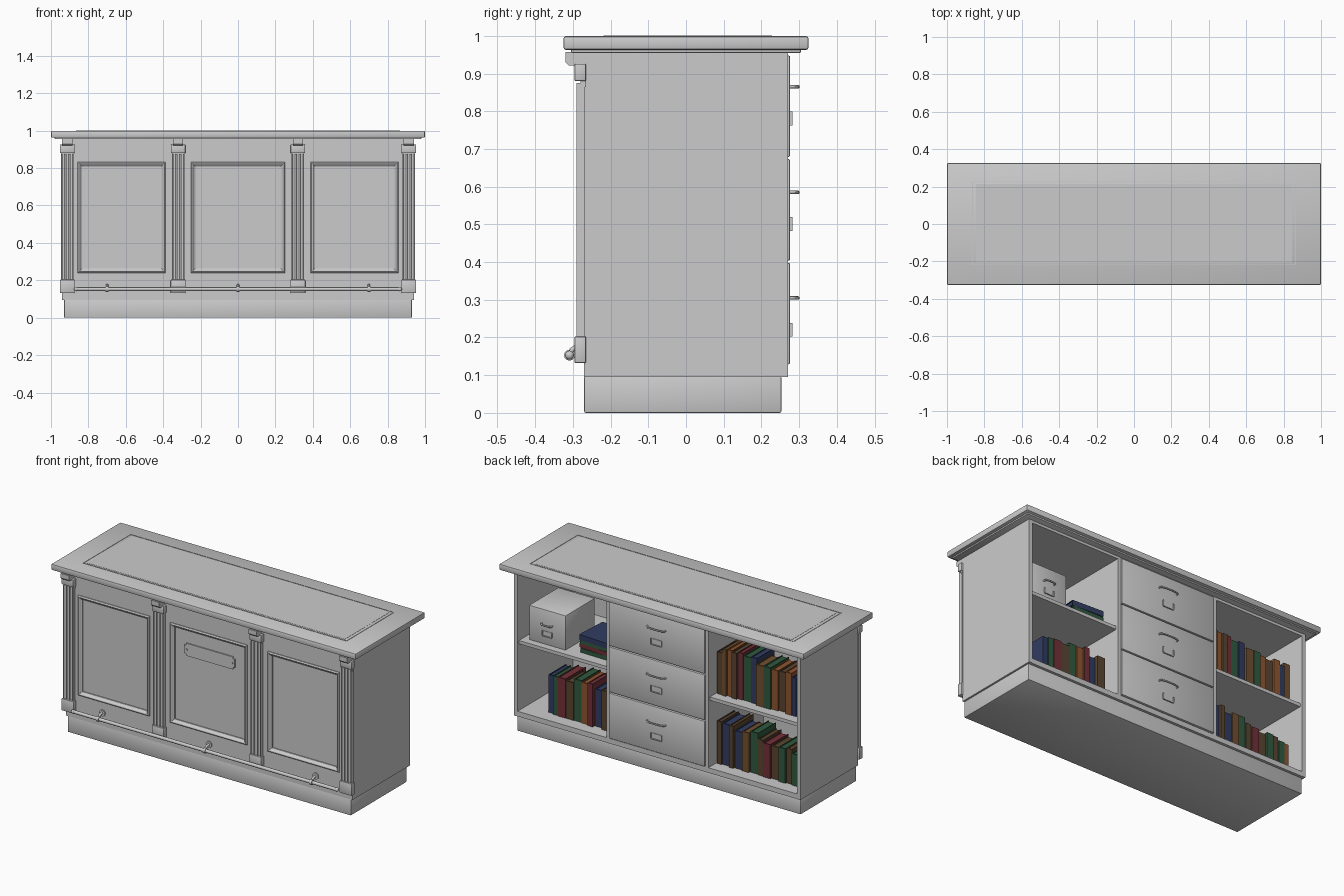
import bpy, bmesh, math, random
from mathutils import Vector, Matrix

if "Cube" in bpy.data.objects:
    bpy.data.objects.remove(bpy.data.objects["Cube"])

random.seed(4)


def finish(name, bm, mat=None, smooth=False):
    bmesh.ops.recalc_face_normals(bm, faces=bm.faces)
    me = bpy.data.meshes.new(name)
    bm.to_mesh(me)
    bm.free()
    ob = bpy.data.objects.new(name, me)
    bpy.context.collection.objects.link(ob)
    if mat:
        me.materials.append(mat)
    if smooth:
        bpy.ops.object.select_all(action='DESELECT')
        ob.select_set(True)
        bpy.context.view_layer.objects.active = ob
        bpy.ops.object.shade_smooth_by_angle(angle=math.radians(35))
    return ob


def add_box(bm, x0, x1, y0, y1, z0, z1):
    m = Matrix.Translation(((x0 + x1) / 2, (y0 + y1) / 2, (z0 + z1) / 2)) @ \
        Matrix.Diagonal((x1 - x0, y1 - y0, z1 - z0, 1))
    bmesh.ops.create_cube(bm, size=1, matrix=m)


def box(name, x0, x1, y0, y1, z0, z1, bevel=0.0, mat=None, seg=2):
    bm = bmesh.new()
    add_box(bm, x0, x1, y0, y1, z0, z1)
    if bevel:
        bmesh.ops.bevel(bm, geom=bm.edges[:], offset=bevel, segments=seg,
                        profile=0.5, affect='EDGES')
    return finish(name, bm, mat, bevel > 0)


def frame(name, x0, x1, z0, z1, profile):
    """Mitred moulding on the front; profile = (inset from edge, y) pairs."""
    bm = bmesh.new()
    rings = []
    for d, y in profile:
        rings.append([bm.verts.new(p) for p in (
            (x0 + d, y, z0 + d), (x1 - d, y, z0 + d),
            (x1 - d, y, z1 - d), (x0 + d, y, z1 - d))])
    n = len(rings)
    for i in range(n):
        a, b = rings[i], rings[(i + 1) % n]
        for k in range(4):
            j = (k + 1) % 4
            bm.faces.new((a[k], a[j], b[j], b[k]))
    return finish(name, bm)


def prism(name, pts, vec, smooth=False):
    """Extrude a closed 3D outline along vec."""
    bm = bmesh.new()
    f = bm.faces.new([bm.verts.new(p) for p in pts])
    r = bmesh.ops.extrude_face_region(bm, geom=[f])
    vs = [g for g in r['geom'] if isinstance(g, bmesh.types.BMVert)]
    bmesh.ops.translate(bm, verts=vs, vec=vec)
    return finish(name, bm, None, smooth)


def tube(name, pts, r):
    """Round bar along a polyline of points."""
    bm = bmesh.new()
    pts = [Vector(p) for p in pts]
    rings, n = [], 12
    for i, p in enumerate(pts):
        t = (pts[min(i + 1, len(pts) - 1)] - pts[max(i - 1, 0)]).normalized()
        u = t.cross(Vector((0, 0, 1)) if abs(t.z) < 0.9 else Vector((1, 0, 0))).normalized()
        v = t.cross(u)
        rings.append([bm.verts.new(p + r * (math.cos(2 * math.pi * k / n) * u
                      + math.sin(2 * math.pi * k / n) * v)) for k in range(n)])
    for a, b in zip(rings, rings[1:]):
        for k in range(n):
            bm.faces.new((a[k], a[(k + 1) % n], b[(k + 1) % n], b[k]))
    bm.faces.new(rings[0])
    bm.faces.new(rings[-1])
    return finish(name, bm, None, True)


# plinth, carcass and desk top
box("plinth", -0.93, 0.93, -0.27, 0.253, 0, 0.097, 0.004)
box("bottom_board", -0.94, 0.94, -0.25, 0.268, 0.095, 0.125)
box("top_board", -0.94, 0.94, -0.25, 0.268, 0.94, 0.958)
for s, side in ((-1, "left"), (1, "right")):
    a, b = sorted((s * 0.94, s * 0.918))
    box(side + "_side_panel", a, b, -0.27, 0.27, 0.095, 0.958)
    a, b = sorted((s * 0.335, s * 0.313))
    box(side + "_divider", a, b, -0.255, 0.268, 0.12, 0.945)
    a, b = sorted((s * 0.92, s * 0.333))
    box(side + "_shelf", a, b, -0.255, 0.255, 0.52, 0.54)
box("top_under_moulding", -0.98, 0.98, -0.305, 0.305, 0.955, 0.966, 0.003)
box("desk_top", -1, 1, -0.325, 0.325, 0.963, 0.999, 0.006)
box("writing_inlay", -0.845, 0.845, -0.205, 0.215, 0.99, 1.0)
bm = bmesh.new()
for s in (-1, 1):
    add_box(bm, -0.866, 0.866, s * 0.222 + 0.003, s * 0.222 + 0.006, 0.99, 1.001)
    add_box(bm, s * 0.864 - 0.002, s * 0.864 + 0.002, -0.219, 0.228, 0.99, 1.001)
finish("inlay_border", bm)

# front wall: rails, stiles, recessed panels and mouldings
box("front_top_rail", -0.93, 0.93, -0.27, -0.25, 0.82, 0.958)
box("front_bottom_rail", -0.93, 0.93, -0.27, -0.25, 0.095, 0.25)
for i, (a, b) in enumerate(((-0.93, -0.845), (-0.40, -0.24), (0.24, 0.40), (0.845, 0.93))):
    box(f"front_stile_{i+1}", a, b, -0.27, -0.25, 0.24, 0.83)
for i, (a, b) in enumerate(((-0.845, -0.40), (-0.24, 0.24), (0.40, 0.845))):
    box(f"front_panel_{i+1}", a - 0.01, b + 0.01, -0.262, -0.248, 0.24, 0.83)
    frame(f"panel_moulding_{i+1}", a - 0.012, b + 0.012, 0.24, 0.832,
          [(0, -0.262), (0, -0.276), (0.006, -0.282), (0.012, -0.28),
           (0.018, -0.272), (0.024, -0.268), (0.024, -0.26)])

# fluted pilasters with base, capital and bracket
for i, x in enumerate((-0.913, -0.32, 0.32, 0.913)):
    pts = [(x - 0.033, -0.268, 0.2), (x - 0.033, -0.291, 0.2)]
    for c in (-0.021, 0, 0.021):
        for k in range(7):
            t = math.pi * k / 6
            pts.append((x + c - 0.007 * math.cos(t), -0.291 + 0.008 * math.sin(t), 0.2))
    pts += [(x + 0.033, -0.291, 0.2), (x + 0.033, -0.268, 0.2)]
    prism(f"pilaster_shaft_{i+1}", pts, (0, 0, 0.675), True)
    box(f"pilaster_base_{i+1}", x - 0.04, x + 0.04, -0.296, -0.265, 0.132, 0.203, 0.004)
    box(f"pilaster_neck_{i+1}", x - 0.034, x + 0.034, -0.28, -0.265, 0.865, 0.885)
    box(f"pilaster_capital_{i+1}", x - 0.039, x + 0.039, -0.296, -0.265, 0.88, 0.926, 0.004)
    prism(f"pilaster_bracket_{i+1}",
          [(x - 0.027, y, z) for y, z in ((-0.265, 0.92), (-0.312, 0.922), (-0.32, 0.93),
                                          (-0.32, 0.957), (-0.265, 0.957))], (0.054, 0, 0))

# name plate left blank, with notched corners and two screws
n, hx, hz = 0.012, 0.166, 0.037
quad = [(hx - n, hz), (hx - n, hz - n), (hx, hz - n)]
out = quad + [(x, -z) for x, z in quad[::-1]]
out += [(-x, -z) for x, z in out]
prism("blank_plate", [(x, -0.262, 0.697 + z) for x, z in out], (0, -0.007, 0))
for s in (-1, 1):
    tube("plate_screw", [(s * 0.15, -0.266, 0.697), (s * 0.15, -0.272, 0.697)], 0.006)

# foot rail with end knobs and brackets
tube("foot_rail", [(-0.865, -0.309, 0.153), (0.865, -0.309, 0.153)], 0.01)
for s in (-1, 1):
    bm = bmesh.new()
    bmesh.ops.create_uvsphere(bm, u_segments=14, v_segments=8, radius=0.012,
                              matrix=Matrix.Translation((s * 0.865, -0.309, 0.153)))
    finish("foot_rail_end", bm, None, True)
for x in (-0.7, 0, 0.7):
    tube("rail_collar", [(x - 0.008, -0.309, 0.153), (x + 0.008, -0.309, 0.153)], 0.0145)
    tube("rail_arm", [(x, -0.309, 0.153), (x, -0.304, 0.166), (x, -0.292, 0.174),
                      (x, -0.265, 0.175)], 0.007)
    tube("rail_rosette", [(x, -0.265, 0.175), (x, -0.276, 0.175)], 0.019)


def pull(name, x, y, z, w):
    """Bow handle facing the back."""
    tube(name, [(x - w, y, z)] + [(x - w * math.cos(math.pi * k / 10),
         y + 0.023 * math.sin(math.pi * k / 10) ** 0.5, z) for k in range(1, 10)]
         + [(x + w, y, z)], 0.0045)


def card_holder(name, x, y, z, w, h):
    bm = bmesh.new()
    add_box(bm, x - w, x + w, y - 0.002, y + 0.002, z - h, z + h)
    for s in (-1, 1):
        add_box(bm, x + s * w - 0.003, x + s * w + 0.003, y - 0.002, y + 0.006, z - h, z + h)
    add_box(bm, x - w, x + w, y - 0.002, y + 0.006, z - h - 0.003, z - h + 0.003)
    finish(name, bm)


# drawers at the back
for i in range(3):
    z = 0.129 + 0.275 * i
    box(f"drawer_box_{i+1}", -0.3, 0.3, -0.2, 0.26, z + 0.01, z + 0.25)
    box(f"drawer_front_{i+1}", -0.315, 0.315, 0.255, 0.276, z, z + 0.269, 0.004)
    zc = 0.305 + 0.28 * i
    pull(f"drawer_handle_{i+1}", 0, 0.274, zc, 0.06)
    card_holder(f"drawer_card_holder_{i+1}", 0, 0.277, zc - 0.083, 0.034, 0.017)

# storage box on the upper shelf
box("storage_box", 0.64, 0.88, -0.06, 0.215, 0.54, 0.745, 0.003)
pull("storage_box_handle", 0.76, 0.213, 0.66, 0.035)
card_holder("storage_box_card", 0.76, 0.216, 0.605, 0.03, 0.015)

# books
COLORS = [(0.10, 0.06, 0.03), (0.03, 0.045, 0.12), (0.03, 0.10, 0.05), (0.17, 0.03, 0.04),
          (0.27, 0.09, 0.03), (0.16, 0.08, 0.03)]
MATS = []
for i, c in enumerate(COLORS):
    m = bpy.data.materials.new(f"book_cloth_{i+1}")
    m.diffuse_color = (*c, 1)
    m.use_nodes = True
    m.node_tree.nodes["Principled BSDF"].inputs["Base Color"].default_value = m.diffuse_color
    MATS.append(m)


def book(name, x, t, y, d, z, h, mat):
    """Upright book: two boards, spine toward +y and recessed pages."""
    bm = bmesh.new()
    add_box(bm, x, x + 0.004, y - d, y, z, z + h)
    add_box(bm, x + t - 0.004, x + t, y - d, y, z, z + h)
    add_box(bm, x, x + t, y - 0.005, y + 0.002, z, z + h)
    add_box(bm, x + 0.003, x + t - 0.003, y - d + 0.005, y - 0.004, z + 0.004, z + h - 0.005)
    return finish(name, bm, mat)


def book_row(name, x0, x1, z, h_of):
    x, last, i = x1, -1, 0
    while x - x0 > 0.03:
        t = min(random.uniform(0.028, 0.055), x - x0)
        c = random.choice([k for k in range(6) if k != last])
        last, i = c, i + 1
        book(f"{name}_{i}", x - t + 0.001, t - 0.002, random.uniform(0.18, 0.2),
             random.uniform(0.15, 0.19), z, h_of((x1 - x) / (x1 - x0)) + random.uniform(-0.02, 0.02), MATS[c])
        x -= t


book_row("upper_book", -0.912, -0.34, 0.54, lambda t: 0.265 - 0.03 * t)
book_row("lower_book", -0.912, -0.34, 0.125, lambda t: 0.25 - 0.07 * t)
book_row("right_bay_book", 0.338, 0.775, 0.125, lambda t: 0.235)

# small stack of books lying flat
z = 0.54
for i, (c, t) in enumerate(((2, 0.024), (3, 0.024), (2, 0.022), (1, 0.032))):
    dx, dy = random.uniform(-0.012, 0.012), random.uniform(-0.01, 0.01)
    ob = book(f"stacked_book_{i+1}", -t / 2, t, 0.1, 0.2, -0.1, 0.2, MATS[c])
    ob.matrix_world = Matrix.Translation((0.46 + dx, 0.09 + dy, z + t / 2)) @ \
        Matrix.Rotation(random.uniform(-0.1, 0.1), 4, 'Z') @ Matrix.Rotation(math.pi / 2, 4, 'Y')
    z += t
